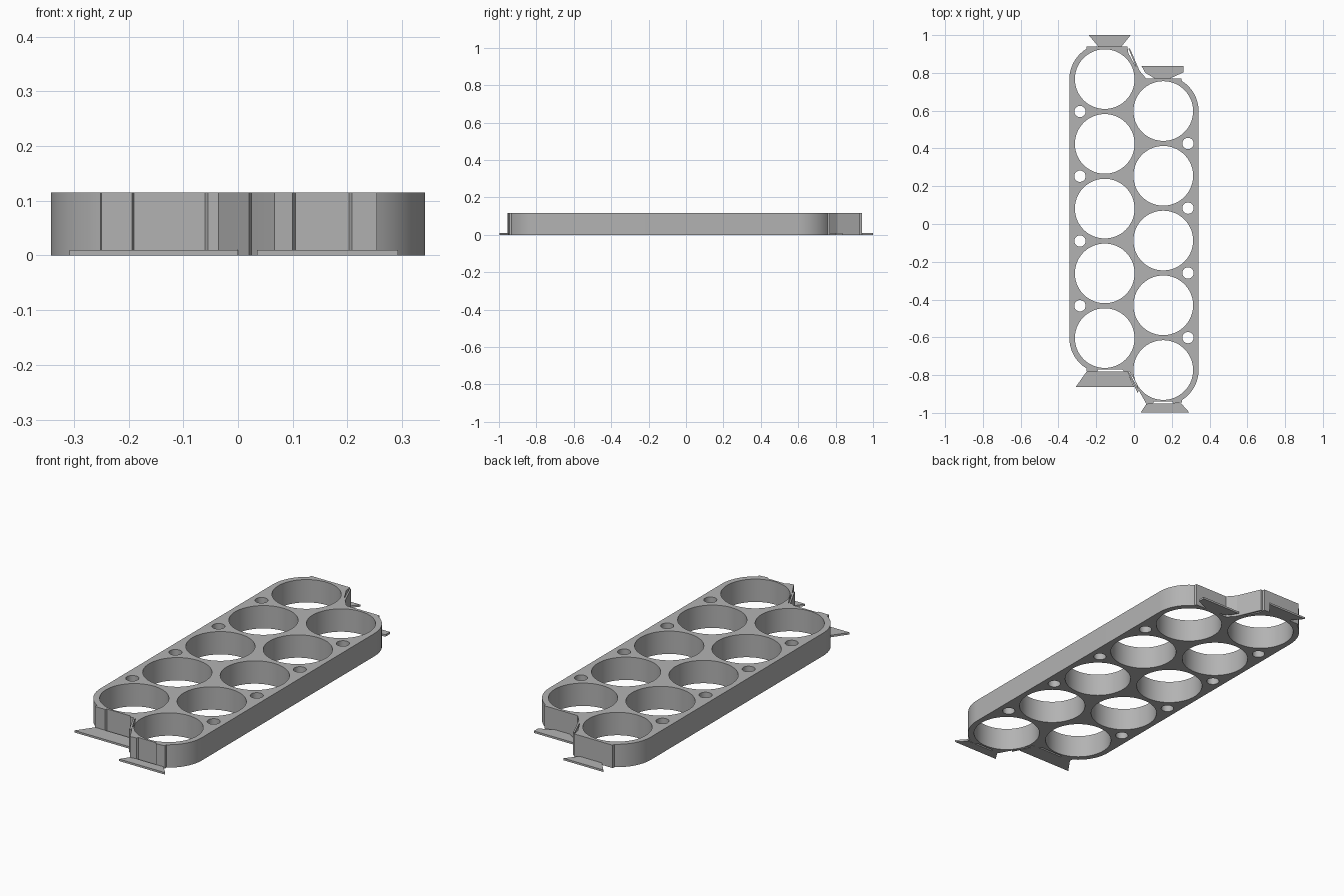
import bpy, bmesh, math

cube = bpy.data.objects.get("Cube")
if cube:
    bpy.data.objects.remove(cube, do_unlink=True)

HEIGHT, FLAP = 0.115, 0.01
PITCH = 0.3428
COL_X, LEFT_Y, RIGHT_Y = 0.155, 0.767, 0.598
CELL_R, SCREW_R, WALL_R = 0.158, 0.03, 0.187

grey = bpy.data.materials.new("plain grey")
grey.use_nodes = True
colour = (0.45, 0.45, 0.45, 1)
grey.diffuse_color = colour
grey.node_tree.nodes["Principled BSDF"].inputs["Base Color"].default_value = colour


def prism(bm, points, z0, z1):
    """Extrude a closed outline between two heights."""
    face = bm.faces.new([bm.verts.new((x, y, z0)) for x, y in points])
    grown = bmesh.ops.extrude_face_region(bm, geom=[face])["geom"]
    verts = [v for v in grown if isinstance(v, bmesh.types.BMVert)]
    bmesh.ops.translate(bm, verts=verts, vec=(0, 0, z1 - z0))


def finish(name, bm):
    bmesh.ops.recalc_face_normals(bm, faces=bm.faces)
    mesh = bpy.data.meshes.new(name)
    bm.to_mesh(mesh)
    bm.free()
    mesh.materials.append(grey)
    obj = bpy.data.objects.new(name, mesh)
    bpy.context.collection.objects.link(obj)
    return obj


def slab(name, points, height):
    bm = bmesh.new()
    prism(bm, points, 0, height)
    return finish(name, bm)


def arc(cx, cy, start, end, r=WALL_R, steps=14):
    angles = [math.radians(start + (end - start) * i / steps) for i in range(steps + 1)]
    return [(cx + r * math.cos(a), cy + r * math.sin(a)) for a in angles]


# Tray outline, counter-clockwise from the front left corner
left_end, right_end = LEFT_Y - 4 * PITCH, RIGHT_Y - 4 * PITCH
outline = arc(-COL_X, left_end, 180, 239)
outline += [(-0.25, -0.78), (-0.194, -0.78), (-0.19, -0.771), (-0.06, -0.771), (-0.055, -0.78),
            (-0.025, -0.78), (0.005, -0.83), (0.022, -0.875), (0.067, -0.955),
            (0.1, -0.95), (0.105, -0.941), (0.203, -0.941), (0.208, -0.95), (0.254, -0.945)]
outline += arc(COL_X, right_end, 302, 360)
outline += arc(COL_X, RIGHT_Y, 0, 58)
outline += [(0.25, 0.77), (0.065, 0.77), (0.03, 0.81), (0.005, 0.84), (-0.03, 0.905), (-0.035, 0.941),
            (-0.25, 0.941)]
outline += arc(-COL_X, LEFT_Y, 121, 180)
tray = slab("cell_tray", outline, HEIGHT)

# Cell wells and screw holes
bm = bmesh.new()
for side, top in ((-1, LEFT_Y), (1, RIGHT_Y)):
    for i in range(5):
        y = top - i * PITCH
        prism(bm, arc(side * COL_X, y, 0, 355, CELL_R, 71), -0.1, 0.3)
        if i < 4:
            prism(bm, arc(side * 0.286, y - PITCH / 2, 0, 345, SCREW_R, 23), -0.1, 0.3)
cutter = finish("hole_cutter", bm)
cutter.hide_render = True
cut = tray.modifiers.new("holes", 'BOOLEAN')
cut.operation = 'DIFFERENCE'
cut.solver = 'EXACT'
cut.object = cutter
bpy.ops.object.select_all(action='DESELECT')
bpy.context.view_layer.objects.active = tray
tray.select_set(True)
bpy.ops.object.modifier_apply(modifier=cut.name)
bpy.data.objects.remove(cutter, do_unlink=True)
bpy.ops.object.shade_smooth_by_angle(angle=math.radians(25))

# Thin flexible fins beside the end steps
slab("front_fin", [(-0.036, -0.78), (-0.028, -0.78), (0.025, -0.88), (0.02, -0.895)], HEIGHT)
slab("back_fin", [(-0.022, 0.93), (-0.03, 0.93), (0.018, 0.815), (0.03, 0.81)], HEIGHT)

# Flat flaps at the base
slab("front_left_flap", [(-0.25, -0.78), (-0.308, -0.862), (0, -0.862), (-0.035, -0.78)], FLAP)
slab("front_right_flap", [(0.067, -0.95), (0.035, -0.998), (0.293, -0.998), (0.25, -0.95)], FLAP)
slab("back_left_flap", [(-0.19, 0.941), (-0.065, 0.941), (-0.018, 1), (-0.24, 1)], FLAP)
slab("back_right_flap", [(0.11, 0.77), (0.19, 0.77), (0.262, 0.803), (0.262, 0.836),
                         (0.04, 0.836), (0.06, 0.80)], FLAP)
